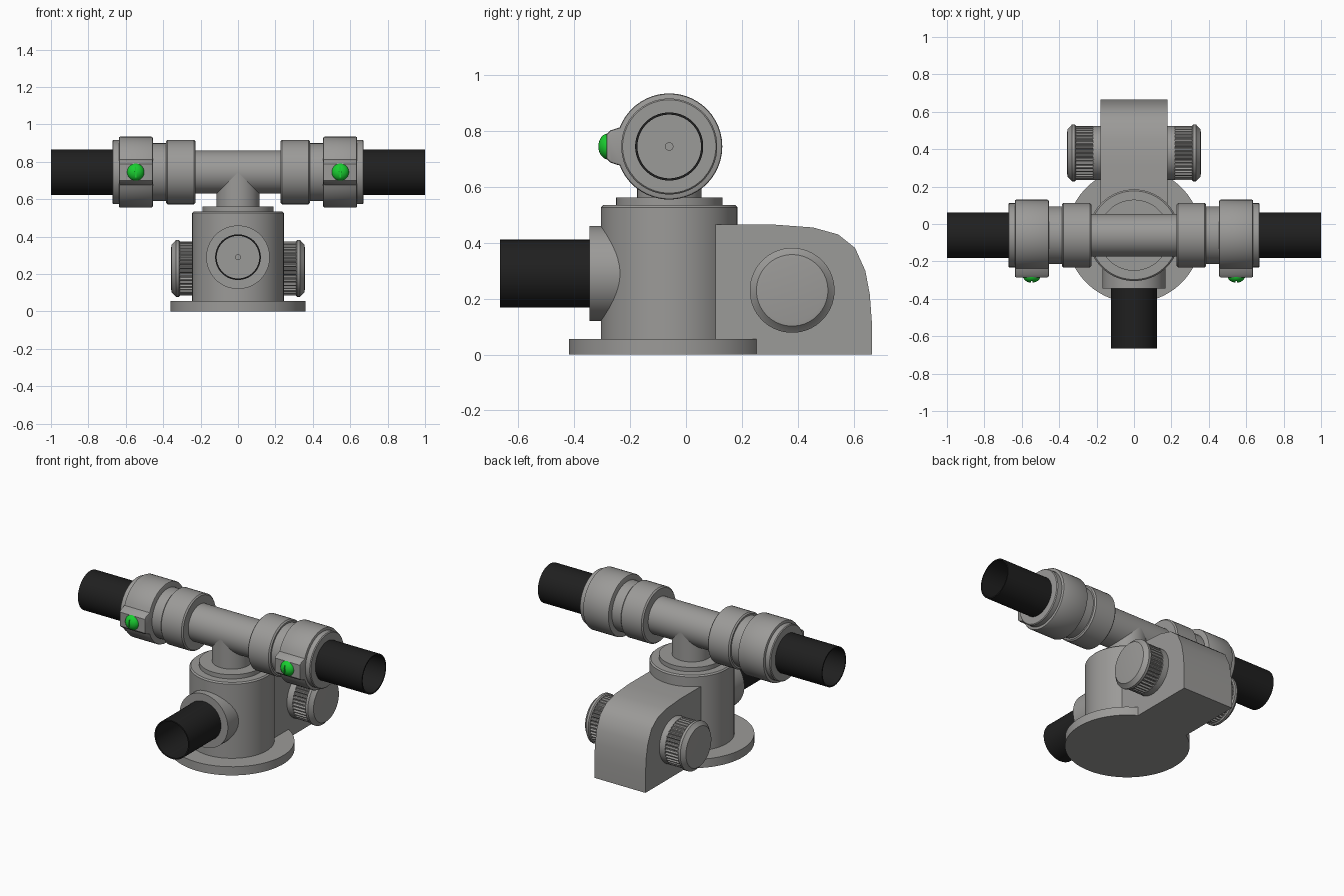
import bpy, bmesh, math
from mathutils import Matrix, Vector

if "Cube" in bpy.data.objects:
    bpy.data.objects.remove(bpy.data.objects["Cube"])


def material(name, rgb):
    m = bpy.data.materials.new(name)
    m.diffuse_color = (*rgb, 1)
    m.use_nodes = True
    m.node_tree.nodes["Principled BSDF"].inputs["Base Color"].default_value = m.diffuse_color
    return m


GREY = material("warm grey", (0.33, 0.325, 0.315))
BLACK = material("black rubber", (0.014, 0.014, 0.014))
GREEN = material("green", (0.01, 0.62, 0.03))

CY = -0.06            # centre line of the body and the cross tube
TUBE_Z = 0.745        # height of the cross tube
AXES = {
    "+x": Vector((1, 0, 0)), "-x": Vector((-1, 0, 0)),
    "-y": Vector((0, -1, 0)), "+z": Vector((0, 0, 1)),
}


def finish(name, bm, mat, smooth=True):
    bmesh.ops.recalc_face_normals(bm, faces=bm.faces)
    me = bpy.data.meshes.new(name)
    bm.to_mesh(me)
    bm.free()
    me.materials.append(mat)
    ob = bpy.data.objects.new(name, me)
    bpy.context.collection.objects.link(ob)
    if smooth:
        bpy.ops.object.select_all(action='DESELECT')
        ob.select_set(True)
        bpy.context.view_layer.objects.active = ob
        bpy.ops.object.shade_smooth_by_angle(angle=math.radians(30))
    return ob


def lathe(name, profile, axis, loc, mat, n=48, closed=False, groove=0.0):
    """Turn a (radius, distance) profile about an axis through loc."""
    bm = bmesh.new()
    rot = AXES[axis].to_track_quat('Z', 'Y').to_matrix().to_4x4()
    mw = Matrix.Translation(loc) @ rot
    rings = []
    for r, t in profile:
        ring = []
        for i in range(n):
            a = 2 * math.pi * (i + 0.5) / n
            q = r - (groove if i % 4 > 1 else 0)
            ring.append(bm.verts.new(mw @ Vector((q * math.cos(a), q * math.sin(a), t))))
        rings.append(ring)
    pairs = list(zip(rings, rings[1:]))
    if closed:
        pairs.append((rings[-1], rings[0]))
    else:
        bm.faces.new(rings[0])
        bm.faces.new(rings[-1])
    for a, b in pairs:
        for i in range(n):
            j = (i + 1) % n
            bm.faces.new((a[i], a[j], b[j], b[i]))
    return finish(name, bm, mat, smooth=not groove)


def prism(name, outline, x0, x1, mat, bevel=0.0):
    """Extrude a (y, z) outline from x0 to x1."""
    bm = bmesh.new()
    f = bm.faces.new([bm.verts.new((x0, y, z)) for y, z in outline])
    new = bmesh.ops.extrude_face_region(bm, geom=[f])["geom"]
    bmesh.ops.translate(bm, vec=(x1 - x0, 0, 0),
                        verts=[v for v in new if isinstance(v, bmesh.types.BMVert)])
    if bevel:
        rim = [e for e in bm.edges if abs(e.verts[0].co.x - e.verts[1].co.x) < 1e-6]
        bmesh.ops.bevel(bm, geom=rim, offset=bevel, segments=2, profile=0.5, affect='EDGES')
    return finish(name, bm, mat)


def drum(r, t0, t1, c=0.008):
    """Cylinder profile with softened rims."""
    return [(r - c, t0), (r, t0 + c), (r, t1 - c), (r - c, t1)]


def hose(name, t0, t1, axis, loc):
    """Open thin-walled sleeve with a small pin at the bottom of the bore."""
    lathe(name, [(0.122, t0), (0.122, t1), (0.114, t1), (0.114, t0)],
          axis, loc, BLACK, closed=True)
    lathe(name + "_pin", [(0.015, t0 - 0.01), (0.015, t0 + 0.012)], axis, loc, GREY, n=16)


# Base, upright body and neck
centre = Vector((0, CY, 0))
lathe("base_plate", [(0.36, 0), (0.36, 0.055)], "+z", centre, GREY, n=64)
lathe("body", [(0.245, 0.05), (0.245, 0.527), (0.237, 0.535)], "+z", centre, GREY, n=64)
lathe("top_disc", [(0.19, 0.53), (0.19, 0.562)], "+z", centre, GREY, n=64)
lathe("neck", [(0.115, 0.56), (0.115, 0.74)], "+z", centre, GREY)

# Front port with its hose
front = Vector((0, CY, 0.29))
lathe("front_port", [(0.17, 0.1), (0.17, 0.285)], "-y", front, GREY)
hose("front_hose", 0.284, 0.605, "-y", front)

# Rear housing with rounded back
prism("rear_housing", [(0.08, 0), (0.665, 0), (0.665, 0.12), (0.658, 0.215),
                       (0.642, 0.30), (0.605, 0.382), (0.545, 0.43), (0.455, 0.455),
                       (0.32, 0.465), (0.08, 0.465)], -0.18, 0.18, GREY)

# Cross tube
tube = Vector((0, CY, TUBE_Z))
lathe("cross_tube", [(0.115, -0.25), (0.115, 0.25)], "+x", tube, GREY)

# Clamp outline: circle with a lug on the front side
R = 0.19
a0 = math.atan2(0.068, -0.177)
clamp_outline = [(R * math.cos(-a0 + 2 * a0 * i / 44), R * math.sin(-a0 + 2 * a0 * i / 44))
                 for i in range(45)]
clamp_outline += [(-0.21, 0.058), (-0.225, 0.044), (-0.225, -0.044), (-0.21, -0.058)]
clamp_outline = [(y + CY, z + TUBE_Z) for y, z in clamp_outline]

for axis, s, side in (("+x", 1, "right"), ("-x", -1, "left")):
    # Tube collars, clamp and end hose
    lathe(side + "_inner_collar", drum(0.173, 0.228, 0.385), axis, tube, GREY)
    lathe(side + "_sleeve", [(0.155, 0.38), (0.155, 0.46)], axis, tube, GREY)
    prism(side + "_clamp", clamp_outline, s * 0.455, s * 0.637, GREY, bevel=0.008)
    lathe(side + "_end_collar", drum(0.172, 0.63, 0.672, 0.005), axis, tube, GREY)
    hose(side + "_hose", 0.671, 1.0, axis, tube)

    # Slotted domed screw on the clamp lug
    dome = [(0.047 * math.cos(a), 0.218 + 0.036 * math.sin(a))
            for a in [math.radians(d) for d in (0, 15, 30, 45, 60, 75, 87)]]
    screw = lathe(side + "_screw", dome, "-y", Vector((s * 0.547, CY, TUBE_Z)), GREEN, n=32)
    slot = prism(side + "_slot_cutter",
                 [(CY - 0.3, TUBE_Z - 0.1), (CY - 0.246, TUBE_Z - 0.1),
                  (CY - 0.246, TUBE_Z + 0.1), (CY - 0.3, TUBE_Z + 0.1)],
                 s * 0.547 - 0.003, s * 0.547 + 0.003, GREEN)
    slot.hide_render = True
    slot.hide_set(True)
    cut = screw.modifiers.new("slot", 'BOOLEAN')
    cut.operation = 'DIFFERENCE'
    cut.object = slot

    # Ribbed knob on the housing side
    hub = Vector((0, 0.38, 0.23))
    lathe(side + "_knob_hub", [(0.145, 0.17), (0.145, 0.22)], axis, hub, GREY)
    lathe(side + "_knob_grip", [(0.145, 0.215), (0.145, 0.315)], axis, hub, GREY,
          n=160, groove=0.01)
    lathe(side + "_knob_cap", [(0.145, 0.31), (0.152, 0.316), (0.152, 0.332),
                               (0.142, 0.34), (0.128, 0.355), (0.115, 0.357)],
          axis, hub, GREY)
